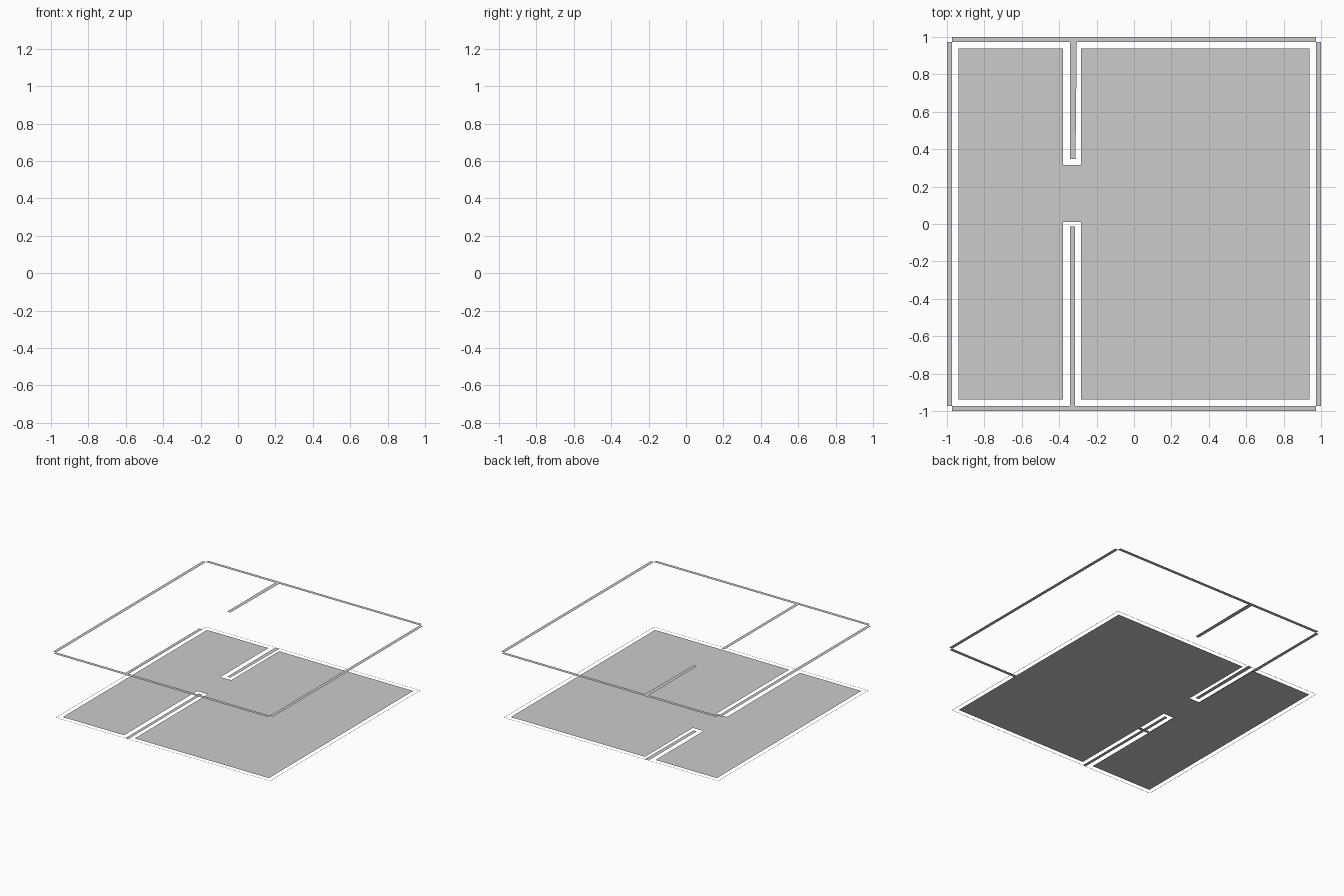
import bpy, bmesh

if "Cube" in bpy.data.objects:
    bpy.data.objects.remove(bpy.data.objects["Cube"])

TOP = 0.535    # wall-top level
OUT = 1.0      # outer face of walls
INN = 0.972    # inner face of walls
FLR = 0.937    # floor edge


def sheet(name, polygons, z):
    """Flat upward-facing sheet made from outlines at height z."""
    bm = bmesh.new()
    for pts in polygons:
        f = bm.faces.new([bm.verts.new((x, y, z)) for x, y in pts])
        f.normal_update()
        if f.normal.z < 0:
            f.normal_flip()
    me = bpy.data.meshes.new(name)
    bm.to_mesh(me)
    bm.free()
    ob = bpy.data.objects.new(name, me)
    bpy.context.collection.objects.link(ob)
    return ob


def rect(x0, x1, y0, y1):
    return [(x0, y0), (x1, y0), (x1, y1), (x0, y1)]


def ring(inner, outer):
    """Four strips round a square, leaving the outer corners notched."""
    return [rect(-inner, inner, inner, outer), rect(-inner, inner, -outer, -inner),
            rect(-outer, -inner, -inner, inner), rect(inner, outer, -inner, inner)]


# Room floor with two slots where the partitions stand
L, R = -0.38, -0.283
sheet("room_floor", [[
    (-FLR, -FLR), (L, -FLR), (L, 0.012), (R, 0.012), (R, -FLR), (FLR, -FLR),
    (FLR, FLR), (R, FLR), (R, 0.315), (L, 0.315), (L, FLR), (-FLR, FLR)]], 0)

# Partition outlines, shared by the wall tops and the floor strips beneath
front = rect(-0.342, -0.315, -INN, -0.014)
back = [(-0.342, 0.348), (-0.313, 0.348), (-0.306, INN), (-0.342, INN)]
sheet("partition_floor_strips", [front, back], 0)
sheet("partition_tops", [front, back], TOP)

# Outer wall tops and the thin floor edge below them
sheet("outer_wall_tops", ring(INN, OUT), TOP)
sheet("floor_edge_trim", ring(INN, INN + 0.003), 0)
